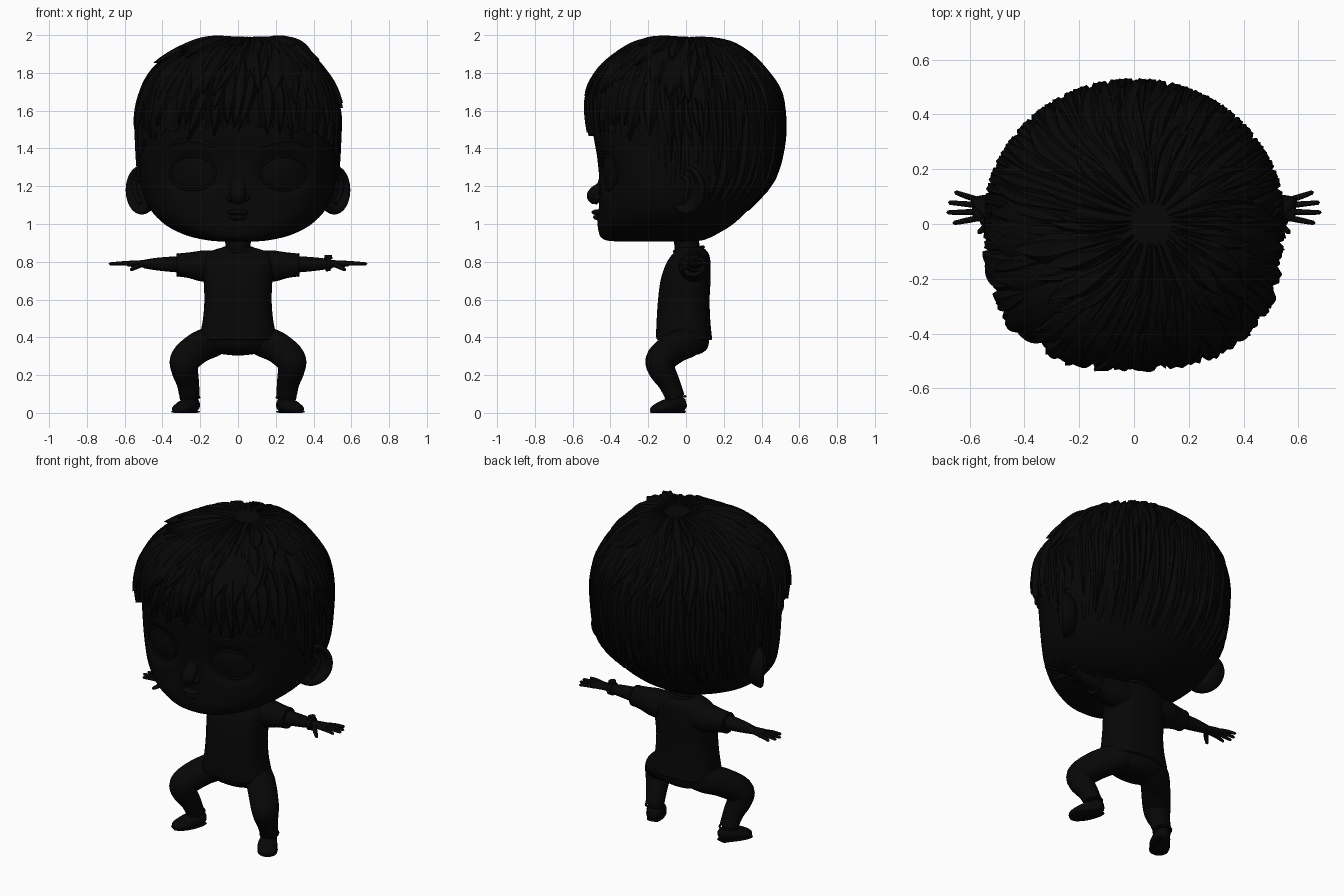
import bpy, bmesh, random
from math import sin, cos, pi, tau
from mathutils import Vector, Matrix

if "Cube" in bpy.data.objects:
    bpy.data.objects.remove(bpy.data.objects["Cube"])

random.seed(4)
dark = bpy.data.materials.new("dark")
dark.diffuse_color = (0.002, 0.002, 0.002, 1)
dark.use_nodes = True
dark.node_tree.nodes["Principled BSDF"].inputs["Base Color"].default_value = dark.diffuse_color


def finish(name, bm, mirror=False, angle=0.9):
    bmesh.ops.recalc_face_normals(bm, faces=bm.faces)
    me = bpy.data.meshes.new(name)
    bm.to_mesh(me)
    bm.free()
    ob = bpy.data.objects.new(name, me)
    bpy.context.collection.objects.link(ob)
    me.materials.append(dark)
    if mirror:
        ob.modifiers.new("mirror", 'MIRROR')
    bpy.ops.object.select_all(action='DESELECT')
    ob.select_set(True)
    bpy.context.view_layer.objects.active = ob
    bpy.ops.object.shade_smooth_by_angle(angle=angle)
    return ob


def spline(rows, k=5):
    """Catmull-Rom resampling of rows of numbers."""
    v = [Vector(r) for r in rows]
    out = []
    for i in range(len(v) - 1):
        a, b, c, d = v[max(i - 1, 0)], v[i], v[i + 1], v[min(i + 2, len(v) - 1)]
        for j in range(k):
            t = j / k
            out.append(b + (c - a) * (t / 2) + (2 * a - 5 * b + 4 * c - d) * (t * t / 2)
                       + (3 * b - a - 3 * c + d) * (t ** 3 / 2))
    return out + [v[-1]]


def skin(bm, rings, caps=(None, None)):
    """Bridge rings of points; caps are end points closed by a fan."""
    vs = [[bm.verts.new(p) for p in r] for r in rings]
    n = len(vs[0])
    for a, b in zip(vs, vs[1:]):
        for i in range(n):
            bm.faces.new((a[i], a[(i + 1) % n], b[(i + 1) % n], b[i]))
    for ring, cap in ((vs[0], caps[0]), (vs[-1], caps[1])):
        if cap is not None:
            c = bm.verts.new(cap)
            for i in range(n):
                bm.faces.new((ring[i], ring[(i + 1) % n], c))


def section(row, a, n=None, off=0.0):
    """Superellipse row (z, half width, front y, back y); a=0 faces front. By default boxy in front, round behind."""
    z, hx, yf, yb = row
    if n is None:
        n = 2.28 + .24 * max(-1, min(1, cos(a) / .5))
    r = (abs(sin(a)) ** n + abs(cos(a)) ** n) ** (-1 / n)
    return Vector(((hx + off) * r * sin(a), (yf + yb) / 2 - ((yb - yf) / 2 + off) * r * cos(a), z))


def loft(name, rows, n=2.5, seg=64, k=4):
    bm = bmesh.new()
    rr = spline(rows, k)
    mid = [Vector((0, (r[2] + r[3]) / 2, r[0])) for r in rr]
    skin(bm, [[section(r, tau * i / seg, n) for i in range(seg)] for r in rr], (mid[0], mid[-1]))
    return finish(name, bm)


def tube(name, pts, ref=(0, 0, 1), mirror=False, seg=20, k=5, cap=0.5, floor=None):
    """Sweep along (x, y, z, side radius, up radius)."""
    bm = bmesh.new()
    rr = spline(pts, k)
    P = [Vector(r[:3]) for r in rr]
    rings = []
    for i, r in enumerate(rr):
        t = (P[min(i + 1, len(P) - 1)] - P[max(i - 1, 0)]).normalized()
        s = t.cross(Vector(ref)).normalized()
        u = s.cross(t)
        rings.append([P[i] + s * r[3] * cos(tau * j / seg) + u * r[4] * sin(tau * j / seg) for j in range(seg)])
    ends = (P[0] + (P[0] - P[1]).normalized() * rr[0][4] * cap,
            P[-1] + (P[-1] - P[-2]).normalized() * rr[-1][4] * cap)
    skin(bm, rings, ends)
    if floor is not None:
        for v in bm.verts:
            v.co.z = max(v.co.z, floor)
    return finish(name, bm, mirror)


def ball(name, loc, size, mirror=False):
    bm = bmesh.new()
    bmesh.ops.create_uvsphere(bm, u_segments=24, v_segments=16, radius=1,
                              matrix=Matrix.Translation(loc) @ Matrix.Diagonal((*size, 1)))
    return finish(name, bm, mirror)


def loop(name, centre, axes, r, mirror=False):
    """Closed ring: axes are the two half-axis vectors of the path."""
    a, b = Vector(axes[0]), Vector(axes[1])
    pts = [(*(Vector(centre) + a * cos(tau * i / 32) + b * sin(tau * i / 32)), r, r) for i in range(34)]
    return tube(name, pts, a.cross(b), mirror, seg=8, k=1, cap=0)


def lookup(table, x):
    """Linear lookup in rows sorted by their first number."""
    for a, b in zip(table, table[1:]):
        if x <= b[0]:
            t = max(0, (x - a[0]) / max(b[0] - a[0], 1e-6))
            return Vector(a).lerp(Vector(b), t)
    return Vector(table[-1])


# Head: lofted, with hollows pressed in for the eyes
HEAD = [(.907, .04, -.28, -.08), (.91, .13, -.40, .06), (.925, .22, -.445, .12), (.95, .30, -.46, .17),
        (1.0, .39, -.468, .25), (1.08, .465, -.462, .335), (1.2, .512, -.457, .43), (1.35, .527, -.47, .485),
        (1.5, .52, -.492, .50), (1.65, .49, -.475, .475), (1.8, .41, -.41, .39), (1.9, .26, -.28, .25),
        (1.94, .05, -.08, .05)]
HEAD_FINE = [tuple(r) for r in spline(HEAD, 6)]


def face_y(x, z):
    _, hx, yf, yb = lookup(HEAD_FINE, z)
    return (yf + yb) / 2 - (yb - yf) / 2 * (1 - min(abs(x) / hx, 1) ** 2.52) ** (1 / 2.52)


head = loft("head", HEAD, None, seg=128, k=6)
for v in head.data.vertices:
    d = ((abs(v.co.x) - .24) / .16) ** 2 + ((v.co.z - 1.27) / .13) ** 2
    if v.co.y < 0 and d < 1:
        v.co.y += .035 * (1 - d) ** 0.8

# Eyes, lids and brows follow the curve of the face
bm = bmesh.new()
rings = []
for i in range(1, 9):
    q = i / 8
    rings.append([])
    for j in range(40):
        x, z = .24 + .115 * q * cos(tau * j / 40), 1.27 + .085 * q * sin(tau * j / 40)
        rings[-1].append((x, face_y(x, z) + .022 - .014 * (1 - q * q), z))
skin(bm, rings, ((.24, face_y(.24, 1.27) + .008, 1.27), None))
finish("eye", bm, True)
lid = []
for j in range(34):
    x, z = .24 + .12 * cos(tau * j / 32), 1.27 + .09 * sin(tau * j / 32)
    lid.append((x, face_y(x, z) + .017, z, .007, .007))
tube("eyelid", lid, (0, 1, 0), True, seg=8, k=1)
brow = [(.12, 1.405, .006), (.17, 1.43, .013), (.25, 1.445, .012), (.33, 1.43, .008), (.37, 1.405, .004)]
tube("eyebrow", [(x, face_y(x, z) + .002, z, r, .006) for x, z, r in brow], (0, 1, 0), True, seg=10)

# Nose and mouth
tube("nose", [(0, -.445, 1.27, .04, .012), (0, -.45, 1.21, .04, .02), (0, -.478, 1.17, .042, .034),
              (0, -.485, 1.145, .042, .04), (0, -.475, 1.115, .03, .024)], (0, 1, 0))
ball("nostril", (.038, -.465, 1.138), (.024, .027, .022), True)
ball("upper_lip", (0, -.466, 1.062), (.056, .034, .016))
ball("lower_lip", (0, -.462, 1.036), (.046, .03, .017))

# Ears: a spun bowl turned outward and forward
bm = bmesh.new()
prof = [(.05, .05), (.09, .035), (.115, .0), (.12, -.02), (.11, -.032), (.095, -.026), (.08, -.005), (.05, .008)]
turn = Matrix.Translation((.497, .015, 1.18)) @ Matrix.Rotation(.85, 4, 'Z')
skin(bm, [[turn @ Vector((r * cos(tau * i / 40), y, 1.08 * r * sin(tau * i / 40))) for i in range(40)]
          for r, y in spline(prof, 4)], (turn @ Vector((0, .055, 0)), turn @ Vector((0, .008, 0))))
finish("ear", bm, True)
tube("ear_fold", [(.515, -.02, 1.25, .01, .01), (.545, .01, 1.23, .014, .014), (.545, .005, 1.17, .014, .014),
                  (.515, -.015, 1.11, .012, .012)], (0, 1, 0), True, seg=10)

# Hair: ridged cap flowing from the crown down to a varying hairline
HAIR = [(1.0, .40, -.46, .25), (1.1, .478, -.455, .36), (1.2, .522, -.46, .45), (1.3, .535, -.48, .495),
        (1.45, .54, -.505, .522), (1.58, .54, -.518, .522), (1.7, .51, -.508, .498), (1.8, .455, -.46, .435),
        (1.88, .38, -.395, .355), (1.95, .26, -.30, .235), (1.982, .14, -.19, .11), (1.99, .03, -.06, .01)]
HAIR_FINE = [tuple(r) for r in spline(HAIR, 5)]
LINE = [(0, 1.53), (.6, 1.5), (1.0, 1.46), (1.25, 1.36), (1.42, 1.22), (1.52, 1.24), (1.6, 1.33), (1.75, 1.3),
        (1.95, 1.12), (2.4, 1.08), (3.15, 1.06)]


def hairline(a):
    a = (a + pi) % tau - pi
    return lookup(LINE, abs(a))[1]


def hair(z, a, off=0.0):
    p = section(lookup(HAIR_FINE, z), a, off=off)
    top = max(0, (z - 1.8) / .2) ** 2
    return p + Vector((.07 * top, .04 * top, max(0, off) * top))


bm = bmesh.new()
N, M = 480, 32
rings = []
for j in range(1, M + 1):
    rings.append([])
    for i in range(N):
        a, u = tau * i / N, j / M
        z = 1.99 - (1.99 - hairline(a) + .012 * sin(37 * a)) * u ** 1.8
        ridge = .006 * sin(43 * a + 4 * sin(3 * a) + 3 * z) + .004 * sin(89 * a + 3 * sin(5 * a) - 4 * z)
        rings[-1].append(hair(z, a, ridge * min(1, 3 * u) - .006))
rings.append([Vector((p.x * .94, p.y * .94, p.z + .01)) for p in rings[-1]])
skin(bm, rings, (Vector((.07, .015, 1.985)), None))
finish("hair_cap", bm)

# Hair locks: tapered ridged strips in overlapping layers
bm = bmesh.new()


def lock(a, z0, z1, w, drift, lift, kick=0.0):
    rows = []
    for i in range(13):
        t = i / 12
        z, ang = z0 - (z0 - z1) * t ** 1.4, a + drift * t * t
        h = w * (.35 + .65 * min(1, t * 2)) * (1 - max(0, t - .5) ** 1.6 * 3.0)
        h = max(h, .002)
        o, up = lift * sin(pi * min(1, .12 + t * .8)), kick * t * t
        rows.append([hair(z, ang + s * h, k * o - b + up) for s, k, b in
                     ((-1, 0, .012), (-.55, .8, 0), (-.1, .55, 0), (.3, 1, 0), (1, 0, .012), (0, -.5, .02))])
    skin(bm, rows, (hair(z0, a, -.012), hair(z1, a + drift, kick)))


for count, z0, lo, hi, lift in ((32, 1.988, 1.72, 1.88, .018), (44, 1.95, 1.52, 1.70, .018)):
    for i in range(count):
        a = tau * (i + random.random() * .7) / count
        front = cos(a) > -.2
        lock(a, z0, random.uniform(lo, hi), random.uniform(.09, .17) if front else .08,
             random.uniform(-.3, .05), lift if front else .012, random.uniform(0, .03) if front else .004)
for i in range(22):
    a = -1.25 + 2.5 * i / 21
    lock(a, random.uniform(1.78, 1.9), random.uniform(1.44, 1.53), random.uniform(.08, .12),
         random.uniform(-.22, .02), .022, random.uniform(0, .012))
for i in range(56):
    a = 1.3 + (tau - 2.6) * (i + random.random() * .6) / 56
    lock(a, random.uniform(1.65, 1.85), hairline(a) + random.uniform(-.01, .15), .05, random.uniform(-.06, .06), .009)
# raised tufts on either side of the parting
for a, z1 in ((-1.1, 1.92), (-1.3, 1.85), (-.8, 1.9), (.95, 1.93), (1.25, 1.9), (1.1, 1.84)):
    lock(a, 1.985, z1, .2, -.1, .03, .035)
finish("hair_locks", bm)

# Neck and shirt
tube("neck", [(0, .01, .80, .075, .07), (0, .005, .88, .067, .066), (0, 0, .95, .072, .07)], (0, 1, 0))
loft("shirt", [(.385, .19, -.14, .125), (.39, .203, -.155, .138), (.42, .2, -.158, .135), (.5, .185, -.155, .128),
               (.6, .178, -.148, .125), (.7, .182, -.135, .13), (.78, .185, -.11, .13), (.83, .175, -.08, .125),
               (.858, .14, -.055, .11), (.875, .085, -.045, .09)])
loop("collar", (0, .015, .866), ((.083, 0, 0), (0, .076, .012)), .009)
tube("sleeve", [(.11, .04, .775, .08, .085), (.19, .04, .778, .078, .082), (.26, .04, .782, .066, .068),
                (.325, .04, .783, .06, .06)], mirror=True, seg=28, cap=0)
loop("sleeve_cuff", (.318, .04, .783), ((0, .058, 0), (0, 0, .058)), .005, True)

# Arms, hands and fingers
tube("arm", [(.28, .04, .785, .045, .044), (.36, .04, .787, .042, .04), (.44, .045, .788, .034, .032),
             (.5, .048, .788, .028, .022)], mirror=True)
tube("palm", [(.48, .048, .788, .026, .021), (.52, .05, .79, .036, .018), (.56, .053, .79, .044, .017),
              (.585, .055, .79, .042, .014)], mirror=True)
for y0, y1, x1 in ((.022, .004, .655), (.045, .042, .678), (.067, .078, .672), (.087, .115, .65)):
    tube("finger", [(.565, y0, .79, .011, .012), (.61, (y0 + y1) / 2, .792, .0105, .011),
                    (x1, y1, .789, .008, .008)], mirror=True, seg=12, cap=1)
tube("thumb", [(.51, .025, .785, .014, .014), (.54, -.008, .772, .013, .013), (.565, -.03, .758, .009, .009)],
     mirror=True, seg=12, cap=1)

# Wristwatch on one arm
tube("watch_strap", [(.465, .046, .788, .041, .039), (.49, .047, .788, .039, .037)], seg=28, cap=0)
tube("watch_case", [(.478, .046, .815, .022, .026), (.478, .046, .836, .02, .024)], (0, 1, 0), cap=.05)

# Trousers: hips, bent legs and cuffs
loft("hips", [(.305, .03, -.02, .04), (.315, .1, -.06, .08), (.345, .165, -.11, .115), (.41, .19, -.135, .125)], 2.2)
tube("trouser_leg", [(.085, .04, .385, .07, .07), (.14, .01, .375, .082, .082), (.21, -.06, .345, .083, .083),
                     (.278, -.132, .285, .08, .08), (.282, -.128, .23, .072, .072), (.266, -.09, .16, .058, .06),
                     (.255, -.055, .08, .05, .053)], (1, 0, 0), True, seg=28, cap=0)
loop("trouser_cuff", (.255, -.055, .082), ((.05, 0, 0), (0, .052, .006)), .006, True)

# Shoes, flattened on the ground
tube("shoe", [(.238, -.012, .038, .035, .038), (.248, -.05, .042, .047, .046), (.28, -.11, .032, .056, .038),
              (.311, -.155, .02, .046, .026), (.324, -.173, .015, .028, .017)], mirror=True, seg=28, floor=0)
tube("shoe_sole", [(.237, -.008, .006, .034, .007), (.248, -.05, .006, .048, .007), (.281, -.11, .006, .058, .007),
                   (.314, -.158, .006, .049, .007), (.326, -.176, .006, .028, .007)], mirror=True, floor=0)
